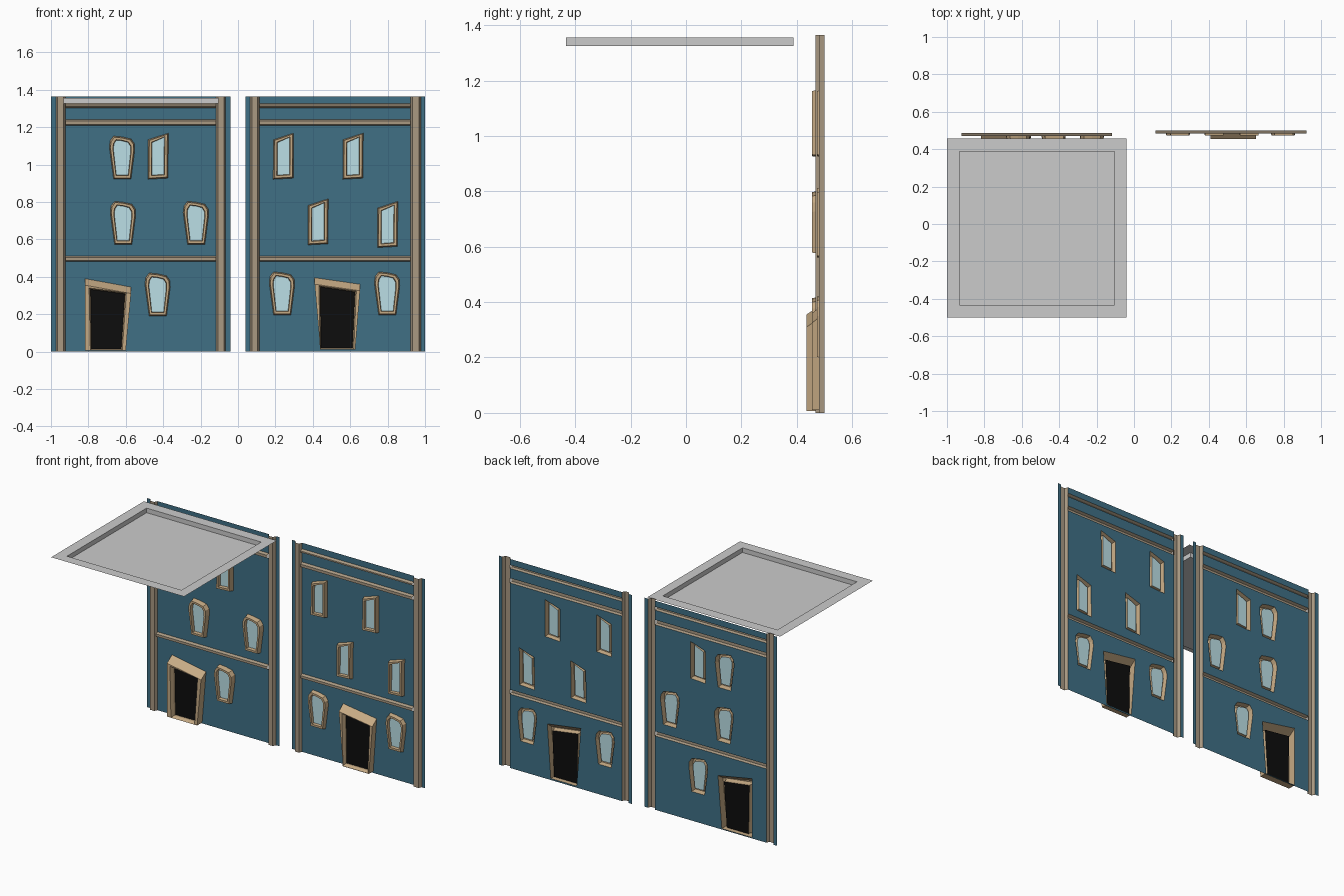
import bpy, bmesh
from mathutils import Vector

if "Cube" in bpy.data.objects:
    bpy.data.objects.remove(bpy.data.objects["Cube"])


def material(name, rgb):
    m = bpy.data.materials.new(name)
    m.diffuse_color = (*rgb, 1)
    m.use_nodes = True
    m.node_tree.nodes["Principled BSDF"].inputs["Base Color"].default_value = m.diffuse_color
    return m


TEAL = material("teal_wall", (0.05, 0.16, 0.235))
STONE = material("stone_trim", (0.40, 0.32, 0.225))
TAN = material("tan_frame", (0.56, 0.40, 0.23))
GLASS = material("pale_glass", (0.50, 0.74, 0.79))
BLACK = material("black_opening", (0.004, 0.004, 0.004))


def finish(bm, name, mats):
    me = bpy.data.meshes.new(name)
    bm.to_mesh(me)
    bm.free()
    for m in mats:
        me.materials.append(m)
    ob = bpy.data.objects.new(name, me)
    bpy.context.collection.objects.link(ob)
    return ob


def inset(pts, d):
    """Shrink an outline of (x, z) points by about d on every side."""
    xs, zs = [p[0] for p in pts], [p[1] for p in pts]
    cx, cz = (min(xs) + max(xs)) / 2, (min(zs) + max(zs)) / 2
    sx, sz = 1 - 2 * d / (max(xs) - min(xs)), 1 - 2 * d / (max(zs) - min(zs))
    return [(cx + (x - cx) * sx, cz + (z - cz) * sz) for x, z in pts]


def framed_opening(name, loops, pane):
    """Open shell through loops of (outline, y), closed by a pane."""
    bm = bmesh.new()
    rings = [[bm.verts.new((x, y, z)) for x, z in pts] for pts, y in loops]
    n = len(rings[0])
    for a, b in zip(rings, rings[1:]):
        for i in range(n):
            j = (i + 1) % n
            bm.faces.new((a[i], a[j], b[j], b[i]))
    bm.faces.new(rings[-1]).material_index = 1
    finish(bm, name, [TAN, pane])


def wall_panel(name, x0, x1, z0, z1, y, holes=()):
    bm = bmesh.new()
    for pts in [[(x0, z0), (x1, z0), (x1, z1), (x0, z1)], *holes]:
        vs = [bm.verts.new((x, y, z)) for x, z in pts]
        for i in range(len(vs)):
            bm.edges.new((vs[i - 1], vs[i]))
    bmesh.ops.triangle_fill(bm, use_beauty=True, edges=bm.edges[:], normal=(0, -1, 0))
    for f in bm.faces:
        f.normal_update()
        if f.normal.y > 0:
            f.normal_flip()
    bmesh.ops.dissolve_limit(bm, angle_limit=0.01, verts=[], edges=bm.edges[:])
    finish(bm, name, [TEAL])


def strip(name, start, travel):
    """Sweep a profile along a straight line as an open shell."""
    bm = bmesh.new()
    a = [bm.verts.new(p) for p in start]
    b = [bm.verts.new(Vector(p) + Vector(travel)) for p in start]
    for i in range(len(a) - 1):
        f = bm.faces.new((a[i], a[i + 1], b[i + 1], b[i]))
        f.normal_update()
        if f.normal.y > 0:
            f.normal_flip()
    finish(bm, name, [STONE])


HEIGHT = 1.365
ARCH = [(-.045, 0), (.048, 0), (.068, .155), (.066, .19), (.048, .215),
        (0, .226), (-.045, .23), (-.064, .205), (-.068, .17)]
SLANT = [(-.052, 0), (.056, .006), (.058, .247), (-.05, .212)]
TRIMS = [(.482, .512), (1.208, 1.24), (1.303, 1.326)]


def facade(side, x0, x1, p0, p1, y, win_depth, door_depth, arches, slants, door):
    holes = []
    # windows
    for kind, shape, spots in (("arched", ARCH, arches), ("slanted", SLANT, slants)):
        for k, (cx, bz) in enumerate(spots):
            pts = [(cx + x, bz + z) for x, z in shape]
            holes.append(pts)
            framed_opening(f"{side}_{kind}_window_{k}",
                           [(pts, y), (inset(pts, .006), y - win_depth),
                            (inset(pts, .019), y - win_depth),
                            (inset(pts, .022), y - win_depth * .35)], GLASS)
    # door with a sloping hood
    outer, inner = door
    front = [(x, z if z < .1 else z - .035) for x, z in outer]
    holes.append(outer)
    framed_opening(f"{side}_door", [(outer, y), (front, y - door_depth),
                                    (inset(inner, -.008), y - door_depth),
                                    (inner, y - door_depth * .6),
                                    (inner, y - door_depth * .3)], BLACK)
    # wall panels between the pilasters and the mouldings
    levels = [0] + [z for t in TRIMS for z in t] + [HEIGHT]
    for k in range(0, len(levels), 2):
        lo, hi = levels[k], levels[k + 1]
        inside = [h for h in holes if lo < h[0][1] < hi]
        wall_panel(f"{side}_wall_{k // 2}", p0[1], p1[0], lo, hi, y, inside)
    wall_panel(f"{side}_wall_edge_a", x0, p0[0], 0, HEIGHT, y)
    wall_panel(f"{side}_wall_edge_b", p1[1], x1, 0, HEIGHT, y)
    # horizontal mouldings
    for k, (lo, hi) in enumerate(TRIMS):
        prof = [(p0[1], y, lo), (p0[1], y - .016, lo + .006),
                (p0[1], y - .016, hi - .008), (p0[1], y, hi)]
        strip(f"{side}_moulding_{k}", prof, (p1[0] - p0[1], 0, 0))
    # pilasters
    for k, (a, b) in enumerate((p0, p1)):
        prof = [(a, y, 0), (a + .01, y - .02, 0), (b - .01, y - .02, 0), (b, y, 0)]
        strip(f"{side}_pilaster_{k}", prof, (0, 0, HEIGHT))


facade("left", -1, -.04, (-.974, -.922), (-.118, -.066), .487, .032, .052,
       [(-.62, .922), (-.615, .573), (-.225, .573), (-.43, .19)],
       [(-.43, .921)],
       ([(-.818, .006), (-.6, .006), (-.572, .345), (-.818, .39)],
        [(-.782, .014), (-.625, .014), (-.605, .308), (-.788, .332)]))
facade("right", .04, 1, (.064, .114), (.922, .978), .5, .027, .045,
       [(.235, .196), (.797, .196)],
       [(.24, .921), (.612, .921), (.425, .57), (.797, .556)],
       ([(.44, .01), (.627, .01), (.652, .36), (.41, .395)],
        [(.445, .02), (.612, .02), (.625, .318), (.44, .345)]))

# roof: flat rim around a sunken tray
bm = bmesh.new()
rings = []
for xa, xb, ya, yb, z in ((-1, -.04, -.5, .457, 1.355),
                          (-.932, -.104, -.434, .388, 1.355),
                          (-.932, -.104, -.434, .388, 1.325)):
    rings.append([bm.verts.new(p) for p in
                  ((xa, ya, z), (xb, ya, z), (xb, yb, z), (xa, yb, z))])
for a, b in zip(rings, rings[1:]):
    for i in range(4):
        j = (i + 1) % 4
        bm.faces.new((a[i], a[j], b[j], b[i]))
bm.faces.new(rings[-1])
finish(bm, "roof_tray", [])
